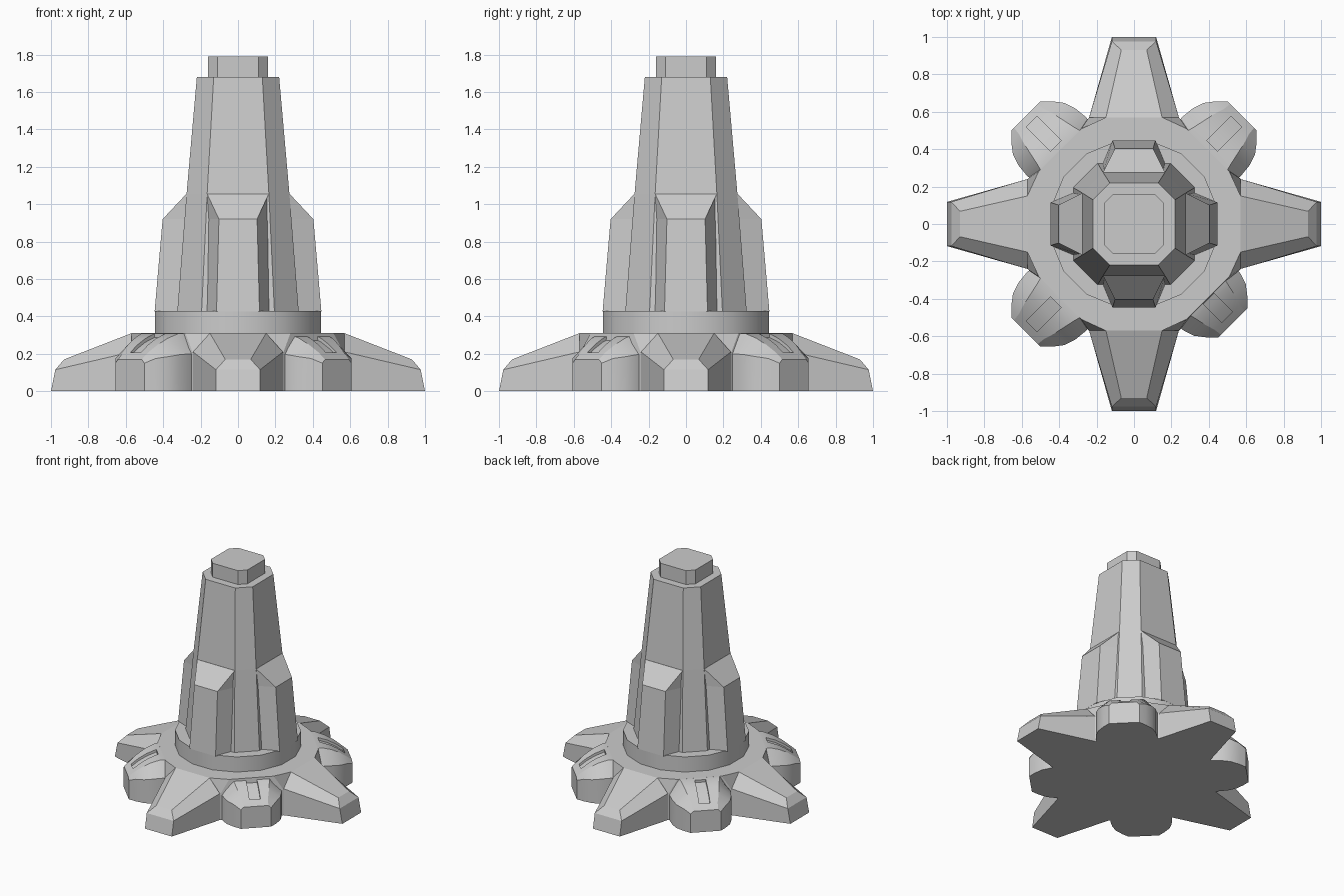
import bpy, bmesh
from math import radians, cos, sin, pi
from mathutils import Matrix

if "Cube" in bpy.data.objects:
    bpy.data.objects.remove(bpy.data.objects["Cube"])


def loft(name, rings, turn=0, end=None, smooth=None):
    """Skin a list of equal-length rings, cap both ends, turn about z."""
    bm = bmesh.new()
    vs = [[bm.verts.new(p) for p in r] for r in rings]
    n = len(rings[0])
    for a, b in zip(vs, vs[1:]):
        for i in range(n):
            j = (i + 1) % n
            bm.faces.new((a[i], a[j], b[j], b[i]))
    bm.faces.new(vs[0])
    for idx in end or [range(n)]:
        bm.faces.new([vs[-1][i] for i in idx])
    bmesh.ops.remove_doubles(bm, verts=bm.verts, dist=1e-5)
    bmesh.ops.dissolve_degenerate(bm, edges=bm.edges, dist=1e-5)
    bmesh.ops.recalc_face_normals(bm, faces=bm.faces)
    bm.transform(Matrix.Rotation(radians(turn), 4, 'Z'))
    me = bpy.data.meshes.new(name)
    bm.to_mesh(me)
    bm.free()
    ob = bpy.data.objects.new(name, me)
    bpy.context.collection.objects.link(ob)
    if smooth:
        bpy.ops.object.select_all(action='DESELECT')
        ob.select_set(True)
        bpy.context.view_layer.objects.active = ob
        bpy.ops.object.shade_smooth_by_angle(angle=radians(smooth))
    return ob


def four(quadrant, z):
    """Repeat one quadrant of points around z at height z."""
    ring, pts = [], quadrant
    for _ in range(4):
        ring += [(x, y, z) for x, y in pts]
        pts = [(-y, x) for x, y in pts]
    return ring


def octagon(a, c, z):
    return four([(a, -c), (a, c)], z)


# Hub plate with chamfered upper corners
low = [(.57, -.24), (.57, -.15), (.57, .15), (.57, .24)]
top = [(.51, -.28), (.57, -.15), (.57, .15), (.51, .28)]
loft("hub", [four(low, 0), four(low, .2), four(top, .31)])

# Collar under the tower
circle = [(.4537 * cos((i + .5) * pi / 8), .4537 * sin((i + .5) * pi / 8)) for i in range(16)]
loft("collar", [[(x, y, z) for x, y in circle] for z in (.3, .43)], smooth=30)

# Tapered tower and cap
loft("tower", [octagon(.325, .195, .42), octagon(.275, .165, 1.055), octagon(.22, .13, 1.68)])
loft("tower_cap", [octagon(.16, .11, 1.67), octagon(.16, .11, 1.79)])

for k in range(4):
    # Buttress against the tower
    def fin(ro, wo, ri, wi, z):
        return [(ro, -wo, z), (ro, wo, z), (ri, wi, z), (ri, -wi, z)]
    loft("buttress", [fin(.446, .115, .29, .18, .425), fin(.403, .102, .26, .168, .92),
                      fin(.276, .165, .25, .165, 1.055)], 90 * k)

    # Foot with chamfered top edges
    def foot(r, w, rs, s, rt, t, z):
        return [(r, -w, 0), (r, w, 0), (rs, w, s), (rt, t, z), (rt, -t, z), (rs, -w, s)]
    loft("foot", [foot(.57, .24, .57, .21, .57, .15, .31),
                  foot(1, .118, .977, .115, .93, .068, .17)],
         90 * k, end=[(0, 1, 2, 5), (2, 3, 4, 5)])

    # Rounded diagonal pod with a sunken slot; the front right one sits closer in
    shift = -.07 if k == 3 else 0

    def pod(u, w, s, t, z, d=0, g=.04):
        sec = [(-w, 0), (w, 0), (w, s), (t, z), (g, z), (g, z - d),
               (-g, z - d), (-g, z), (-t, z), (-w, s)]
        return [(u + shift, y, h) for y, h in sec]
    loft("pod", [pod(.555, .22, .2, .15, .31),
                 pod(.59, .222, .2, .14, .308), pod(.59, .222, .2, .14, .308, .02),
                 pod(.66, .215, .195, .125, .282, .02),
                 pod(.72, .195, .185, .112, .248, .02),
                 pod(.775, .153, .175, .095, .207, .02), pod(.775, .153, .175, .095, .207),
                 pod(.818, .11, .15, .09, .17)], 45 + 90 * k, smooth=25)
